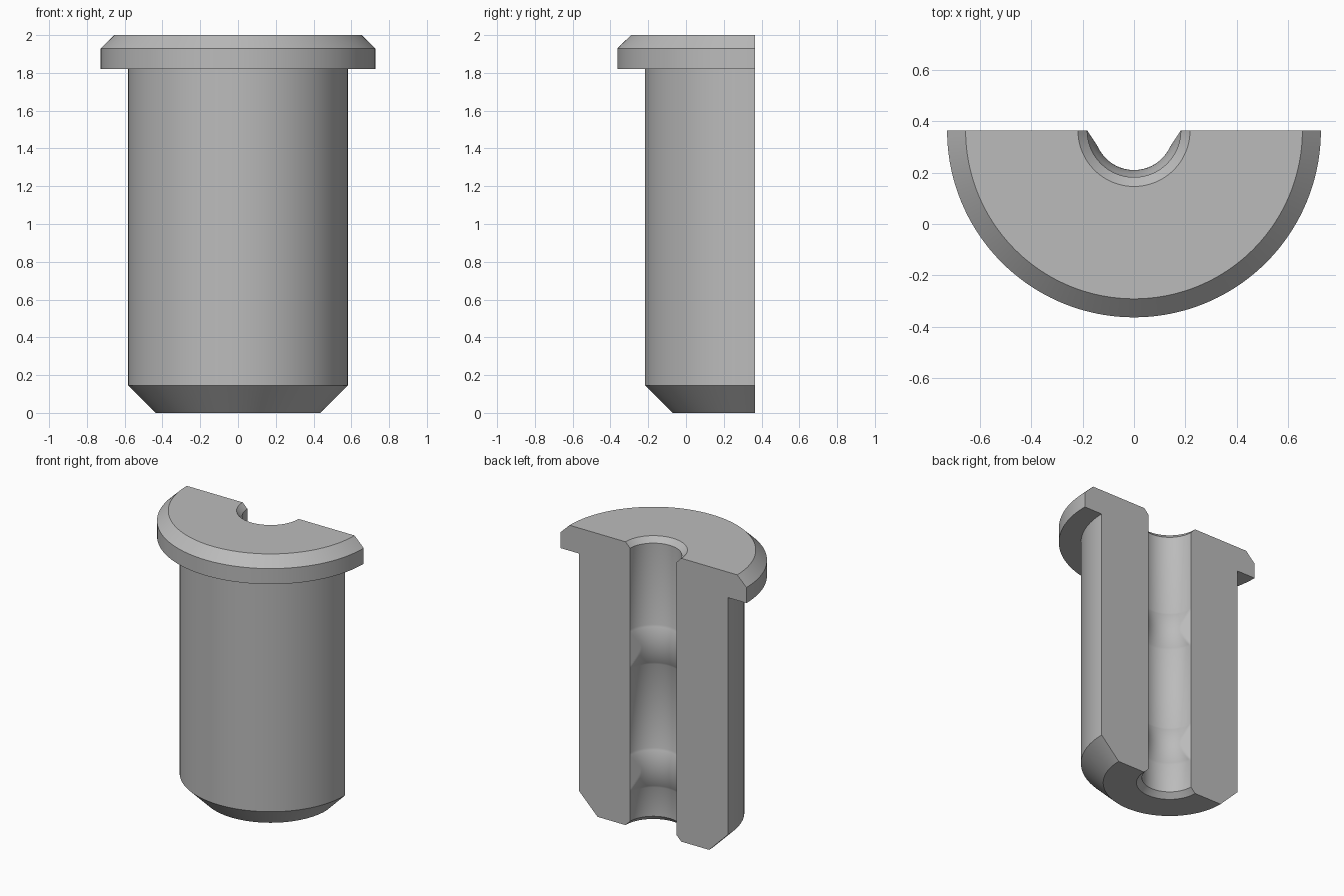
import bpy
import bmesh
from math import pi, sin, cos, radians, sqrt

if "Cube" in bpy.data.objects:
    bpy.data.objects.remove(bpy.data.objects["Cube"], do_unlink=True)

STEPS = 96          # segments around the half turn
AXIS_Y = 0.364      # the cut plane passes through the turning axis
BORE = 0.182        # bore radius
RIDGE = 0.028       # how far each ridge stands into the bore
HALF = 0.14         # half height of a ridge
RIDGE_HEIGHTS = (0.38, 1.25)

# One plain grey material
grey = bpy.data.materials.new("plain_grey")
grey.use_nodes = True
colour = (0.5, 0.5, 0.5, 1)
grey.diffuse_color = colour
grey.node_tree.nodes["Principled BSDF"].inputs["Base Color"].default_value = colour


def ridge_profile(centre, count=20):
    """Circular arc bulging from the bore wall, bottom to top."""
    radius = (HALF ** 2 + RIDGE ** 2) / (2 * RIDGE)
    points = []
    for i in range(count + 1):
        dz = HALF * (2 * i / count - 1)
        bulge = sqrt(radius ** 2 - dz ** 2) - (radius - RIDGE)
        points.append((BORE - bulge, centre + dz))
    return points


def end_facet(angle):
    """Radius of the slanted flat that trims the ridges beside the cut."""
    a = min(angle, pi - angle)
    slant = radians(33.2)
    if a > slant:
        return 0
    return min(BORE, BORE * cos(slant) / cos(a - slant))


# Closed section: outside from bottom to top, then the bore back down
outside = [(0.218, 0), (0.436, 0), (0.582, 0.146), (0.582, 1.82),
           (0.727, 1.82), (0.727, 1.93), (0.655, 2), (0.218, 2)]
bore = [(BORE, 0.036)]
for height in RIDGE_HEIGHTS:
    bore += ridge_profile(height)
bore.append((BORE, 1.964))
section = outside + bore[::-1]

# Turn the section through half a circle
bm = bmesh.new()
rings = []
for s in range(STEPS + 1):
    angle = pi * s / STEPS
    ring = []
    for r, z in section:
        if r < BORE:
            r = max(r, end_facet(angle))
        ring.append(bm.verts.new((r * cos(angle), AXIS_Y - r * sin(angle), z)))
    rings.append(ring)

for a, b in zip(rings, rings[1:]):
    for i in range(len(section)):
        j = (i + 1) % len(section)
        bm.faces.new((a[i], a[j], b[j], b[i]))

# Flat cut faces
bm.faces.new(rings[0])
bm.faces.new(rings[-1])
bmesh.ops.recalc_face_normals(bm, faces=bm.faces)

mesh = bpy.data.meshes.new("half_flanged_bushing")
bm.to_mesh(mesh)
bm.free()
mesh.materials.append(grey)
bushing = bpy.data.objects.new("half_flanged_bushing", mesh)
bpy.context.collection.objects.link(bushing)

bpy.ops.object.select_all(action="DESELECT")
bushing.select_set(True)
bpy.context.view_layer.objects.active = bushing
bpy.ops.object.shade_smooth_by_angle(angle=radians(25))
